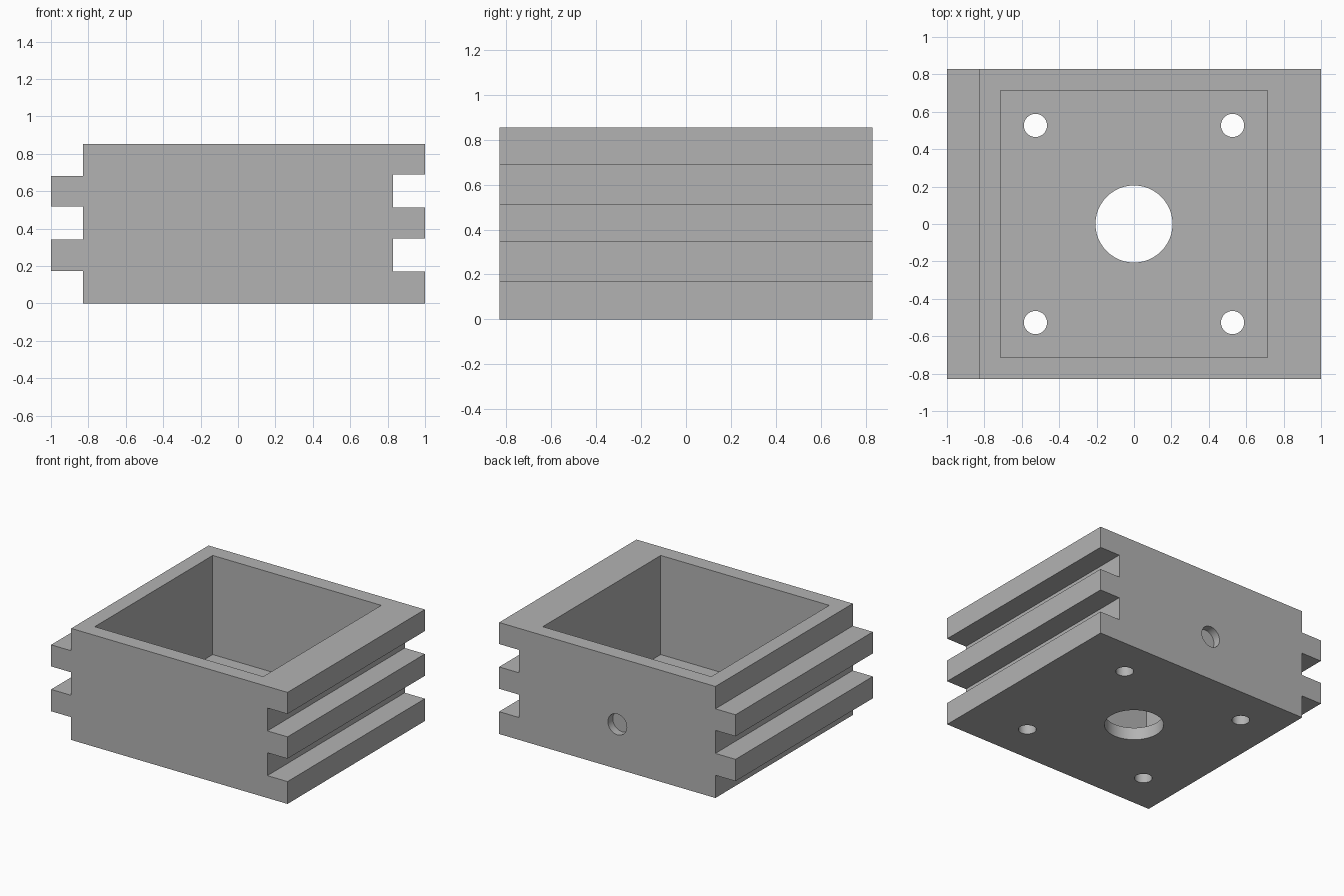
import bpy
import bmesh
from math import radians
from mathutils import Matrix

if "Cube" in bpy.data.objects:
    bpy.data.objects.remove(bpy.data.objects["Cube"])

HALF, TOP, DEPTH = 0.83, 0.853, 1.66

grey = bpy.data.materials.new("plain grey")
grey.use_nodes = True
colour = (0.45, 0.45, 0.45, 1)
grey.diffuse_color = colour
grey.node_tree.nodes["Principled BSDF"].inputs["Base Color"].default_value = colour


def make_object(name, bm):
    bmesh.ops.recalc_face_normals(bm, faces=bm.faces)
    mesh = bpy.data.meshes.new(name)
    bm.to_mesh(mesh)
    bm.free()
    mesh.materials.append(grey)
    obj = bpy.data.objects.new(name, mesh)
    bpy.context.collection.objects.link(obj)
    return obj


def add_cylinder(bm, radius, depth, matrix):
    bmesh.ops.create_cone(bm, cap_ends=True, segments=48, radius1=radius,
                          radius2=radius, depth=depth, matrix=matrix)


# Side profile: three ribs on the left, two tongues on the right
ribs = [(1, 0)]
for low, high in ((0.171, 0.346), (0.513, 0.688)):
    ribs += [(1, low), (HALF, low), (HALF, high), (1, high)]
ribs.append((1, TOP))
tongues = [(-HALF, TOP)]
for high, low in ((0.682, 0.517), (0.341, 0.174)):
    tongues += [(-HALF, high), (-1, high), (-1, low), (-HALF, low)]
tongues.append((-HALF, 0))

# Solid block extruded from front to back
bm = bmesh.new()
outline = bm.faces.new([bm.verts.new((x, -HALF, z)) for x, z in ribs + tongues])
extruded = bmesh.ops.extrude_face_region(bm, geom=[outline])["geom"]
bmesh.ops.translate(bm, vec=(0, DEPTH, 0),
                    verts=[v for v in extruded if isinstance(v, bmesh.types.BMVert)])
box = make_object("slotted_box", bm)

# Cutter for the open square cavity
bm = bmesh.new()
bmesh.ops.create_cube(bm, size=1, matrix=Matrix.Translation((0, 0, 0.595))
                      @ Matrix.Diagonal((1.426, 1.426, 1, 1)))
cavity = make_object("cavity_cutter", bm)

# Cutters for the floor holes and the shallow hole in the back wall
bm = bmesh.new()
add_cylinder(bm, 0.206, 0.3, Matrix.Identity(4))
for x in (-0.527, 0.527):
    for y in (-0.527, 0.527):
        add_cylinder(bm, 0.062, 0.3, Matrix.Translation((x, y, 0)))
add_cylinder(bm, 0.08, 0.12, Matrix.Translation((0, HALF, 0.341))
             @ Matrix.Rotation(radians(90), 4, "X"))
holes = make_object("hole_cutter", bm)

for cutter in (cavity, holes):
    cut = box.modifiers.new(cutter.name, "BOOLEAN")
    cut.operation = "DIFFERENCE"
    cut.solver = "EXACT"
    cut.object = cutter
    bpy.context.view_layer.objects.active = box
    bpy.ops.object.modifier_apply(modifier=cut.name)
    bpy.data.objects.remove(cutter)

# Smooth hole walls, sharp block edges
bpy.ops.object.select_all(action="DESELECT")
box.select_set(True)
bpy.context.view_layer.objects.active = box
bpy.ops.object.shade_smooth_by_angle(angle=radians(30))
